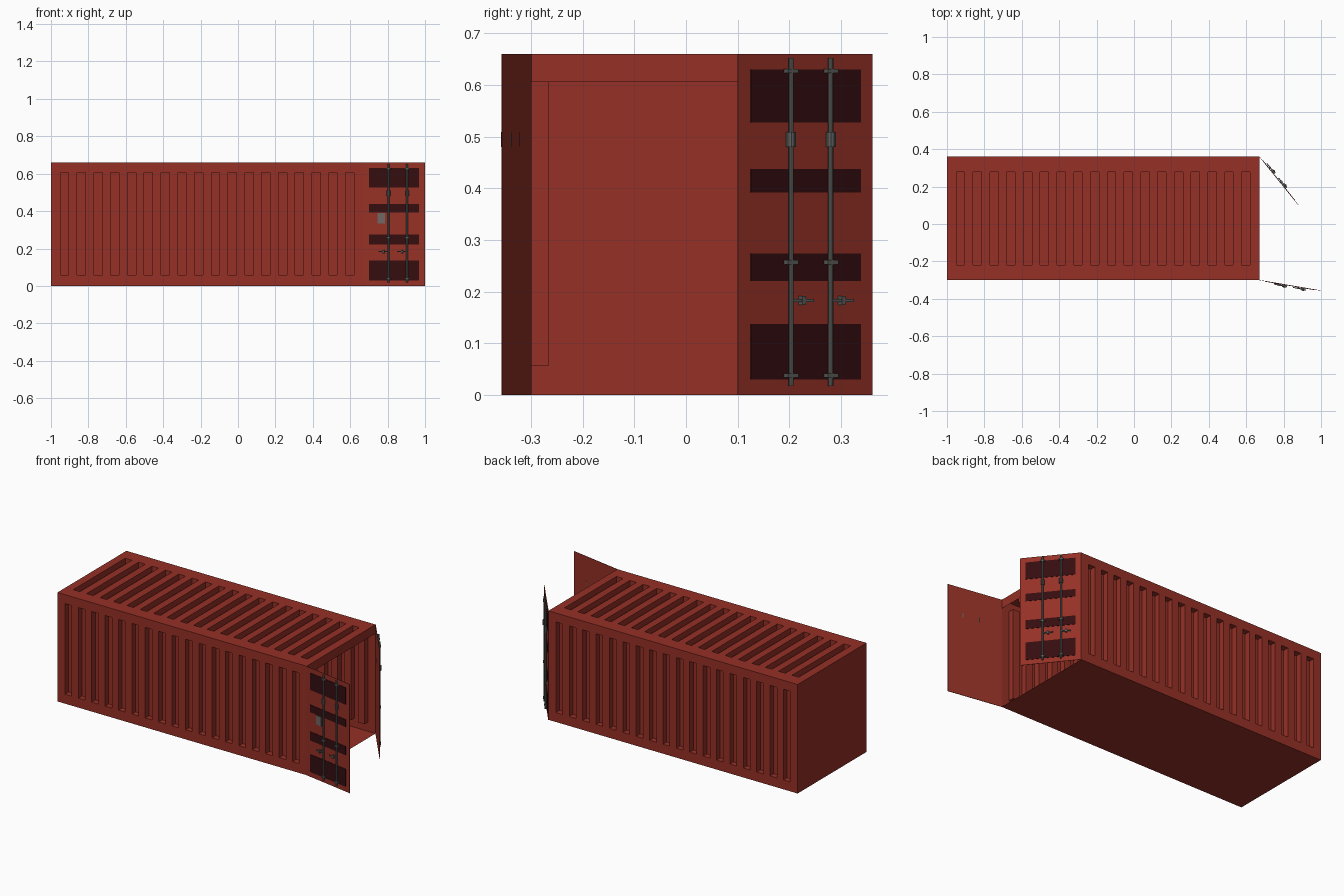
import bpy, bmesh, math
from mathutils import Matrix, Vector

cube = bpy.data.objects.get("Cube")
if cube:
    bpy.data.objects.remove(cube, do_unlink=True)


def material(name, rgb):
    m = bpy.data.materials.new(name)
    m.use_nodes = True
    m.diffuse_color = (*rgb, 1)
    m.node_tree.nodes["Principled BSDF"].inputs["Base Color"].default_value = (*rgb, 1)
    return m


RED = material("rust red", (0.30, 0.03, 0.019))
DARK = material("dark maroon", (0.035, 0.004, 0.005))
STEEL = material("dark steel", (0.11, 0.11, 0.105))
PLATE = material("grey plate", (0.16, 0.13, 0.125))

X0, X1, Y0, Y1, H = -1.0, 0.67, -0.30, 0.36, 0.66


def finish(name, bm, mat, matrix=None):
    mesh = bpy.data.meshes.new(name)
    bm.to_mesh(mesh)
    bm.free()
    mesh.materials.append(mat)
    ob = bpy.data.objects.new(name, mesh)
    bpy.context.collection.objects.link(ob)
    if matrix:
        ob.matrix_world = matrix
    return ob


def quad(bm, *points):
    bm.faces.new([bm.verts.new(p) for p in points])


def sheet(name, *points):
    bm = bmesh.new()
    quad(bm, *points)
    finish(name, bm, RED)


def corrugated(name, place, b0, b1, c0, c1, depth=0.035, strips=35):
    """Framed panel along x; place(x, b, d) maps breadth b and inward depth d."""
    bm = bmesh.new()
    a0, a1 = X0 + 0.05, X1 - 0.05

    def rect(xa, xb, ba, bb, d=0):
        quad(bm, place(xa, ba, d), place(xb, ba, d), place(xb, bb, d), place(xa, bb, d))

    # Flat frame around the ribs
    rect(X0, X1, b0, c0)
    rect(X0, X1, c1, b1)
    rect(X0, a0, c0, c1)
    rect(a1, X1, c0, c1)
    # Alternating grooves and ribs
    step = (a1 - a0) / strips
    for i in range(strips):
        xa, xb = a0 + i * step, a0 + (i + 1) * step
        if i % 2:
            rect(xa, xb, c0, c1)
            continue
        rect(xa, xb, c0, c1, depth)
        for x in (xa, xb):
            quad(bm, place(x, c0, 0), place(x, c1, 0), place(x, c1, depth), place(x, c0, depth))
        for b in (c0, c1):
            quad(bm, place(xa, b, 0), place(xb, b, 0), place(xb, b, depth), place(xa, b, depth))
    bmesh.ops.remove_doubles(bm, verts=bm.verts, dist=1e-5)
    bmesh.ops.recalc_face_normals(bm, faces=bm.faces)
    # Turn the panel so it faces out of the container
    outward = Vector(place(0, 0, 0)) - Vector(place(0, 0, 1))
    bm.faces.ensure_lookup_table()
    if bm.faces[0].normal.dot(outward) < 0:
        bmesh.ops.reverse_faces(bm, faces=bm.faces)
    finish(name, bm, RED)


# Container body
corrugated("front_wall", lambda x, b, d: (x, Y0 + d, b), 0, H, 0.057, 0.606)
corrugated("back_wall", lambda x, b, d: (x, Y1 - d, b), 0, H, 0.057, 0.606)
corrugated("roof", lambda x, b, d: (x, b, H - d), Y0, Y1, -0.22, 0.278)
sheet("floor", (X0, Y0, 0), (X0, Y1, 0), (X1, Y1, 0), (X1, Y0, 0))
sheet("end_wall", (X0, Y0, 0), (X0, Y0, H), (X0, Y1, H), (X0, Y1, 0))
sheet("door_lintel", (X1, Y0, 0.606), (X1, Y1, 0.606), (X1, Y1, H), (X1, Y0, H))


def box(bm, s0, s1, n0, n1, z0, z1):
    size = (s1 - s0, n1 - n0, z1 - z0)
    mid = ((s0 + s1) / 2, (n0 + n1) / 2, (z0 + z1) / 2)
    bmesh.ops.create_cube(bm, size=1, matrix=Matrix.Translation(mid) @ Matrix.Diagonal((*size, 1)))


def rod(bm, s, n, z0, z1, radius):
    bmesh.ops.create_cone(bm, cap_ends=True, segments=10, radius1=radius, radius2=radius,
                          depth=z1 - z0, matrix=Matrix.Translation((s, n, (z0 + z1) / 2)))


def door(side, hinge, tip, out, bars):
    """Open door; s runs from the hinge, out is the sign of its outer side."""
    direction = Vector(tip) - Vector(hinge)
    width = direction.length
    frame = (Matrix.Translation((*hinge, 0))
             @ Matrix.Rotation(math.atan2(direction.y, direction.x), 4, "Z"))

    def outer(bm, s0, s1, n0, n1, z0, z1):
        box(bm, s0, s1, min(out * n0, out * n1), max(out * n0, out * n1), z0, z1)

    leaf = bmesh.new()
    outer(leaf, 0, width, -0.001, 0.001, 0, H)
    finish(side + "_door", leaf, RED, frame)

    # Dark painted panels
    panels = bmesh.new()
    for z0, z1 in ((0.03, 0.137), (0.221, 0.274), (0.392, 0.437), (0.527, 0.63)):
        outer(panels, 0.03, 0.303, 0.001, 0.003, z0, z1)
    finish(side + "_door_panels", panels, DARK, frame)

    # Locking rods with clamps, collars and handles
    lock = bmesh.new()
    for s in bars:
        rod(lock, s, out * 0.008, 0.017, 0.652, 0.0055)
        rod(lock, s, out * 0.008, 0.48, 0.509, 0.01)
        for z in (0.038, 0.257, 0.627):
            outer(lock, s - 0.013, s + 0.013, 0.001, 0.015, z - 0.004, z + 0.004)
        outer(lock, s - 0.055, s, 0.006, 0.011, 0.180, 0.186)
        outer(lock, s - 0.033, s - 0.024, 0.001, 0.013, 0.174, 0.192)
    finish(side + "_door_lock_rods", lock, STEEL, frame)
    return frame


# Doors
front_frame = door("front", (X1, Y0), (0.999, -0.356), -1, (0.138, 0.239))
door("back", (X1, Y1), (0.88, 0.10), 1, (0.109, 0.208))

# Small plate on the front door
plate = bmesh.new()
box(plate, 0.077, 0.118, -0.006, -0.001, 0.335, 0.39)
finish("front_door_plate", plate, PLATE, front_frame)
